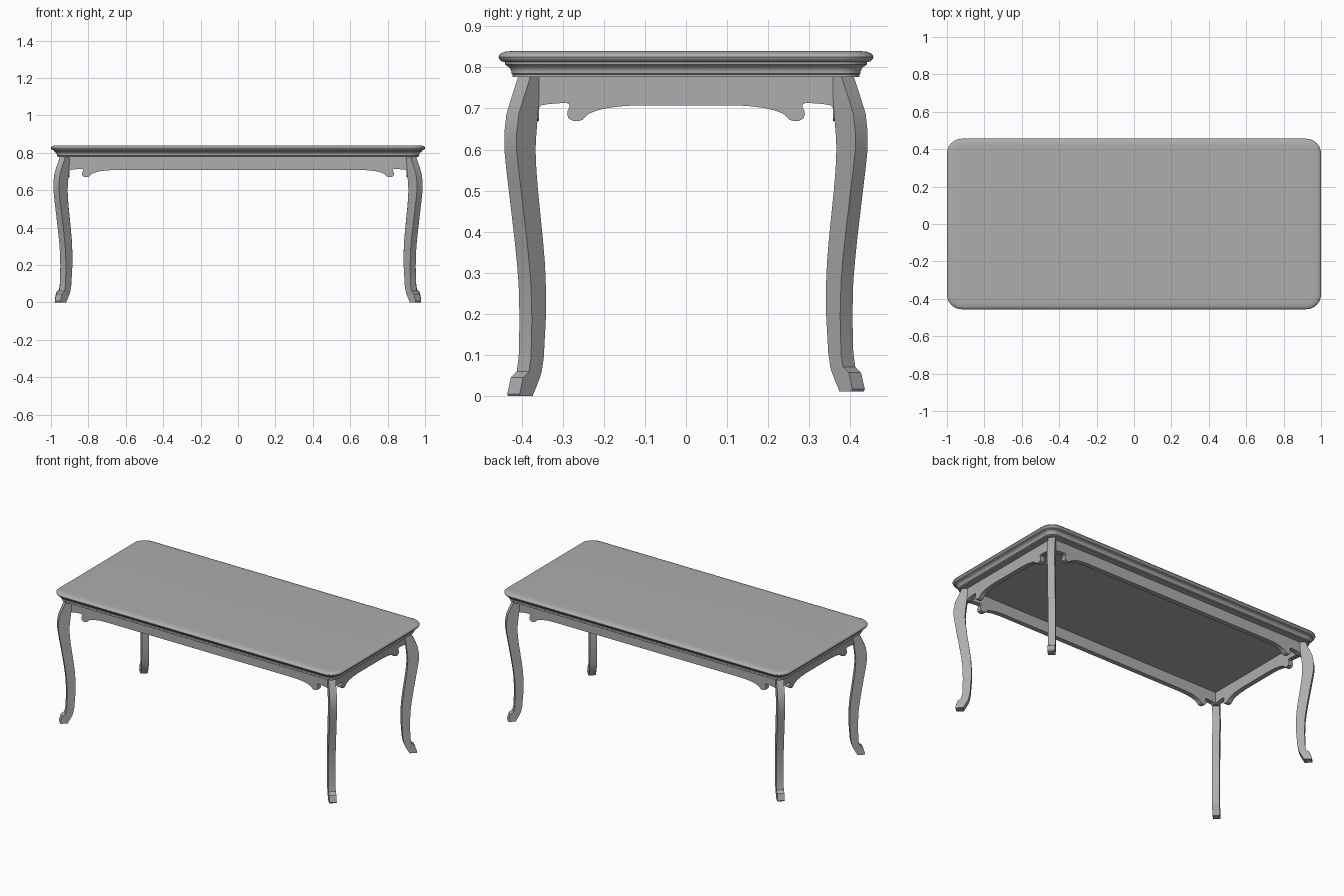
import bpy, bmesh, math

if "Cube" in bpy.data.objects:
    bpy.data.objects.remove(bpy.data.objects["Cube"])

grey = bpy.data.materials.new("plain grey")
grey.diffuse_color = (0.42, 0.42, 0.42, 1)
grey.use_nodes = True
grey.node_tree.nodes["Principled BSDF"].inputs["Base Color"].default_value = grey.diffuse_color


def finish(bm, name, angle=35):
    bmesh.ops.recalc_face_normals(bm, faces=bm.faces)
    mesh = bpy.data.meshes.new(name)
    bm.to_mesh(mesh)
    bm.free()
    obj = bpy.data.objects.new(name, mesh)
    bpy.context.collection.objects.link(obj)
    mesh.materials.append(grey)
    bpy.ops.object.select_all(action='DESELECT')
    bpy.context.view_layer.objects.active = obj
    obj.select_set(True)
    bpy.ops.object.shade_smooth_by_angle(angle=math.radians(angle))


def bridge(bm, loops):
    for a, b in zip(loops, loops[1:]):
        n = len(a)
        for i in range(n):
            j = (i + 1) % n
            bm.faces.new((a[i], a[j], b[j], b[i]))
    bm.faces.new(loops[0])
    bm.faces.new(loops[-1])


# Table top: rounded rectangle swept through a moulded edge profile (inset, z)
def rounded_loop(bm, inset, z, radius=0.08, steps=8):
    r = radius - inset
    cx, cy = 1.0 - radius, 0.456 - radius
    loop = []
    for k, (sx, sy) in enumerate([(1, 1), (-1, 1), (-1, -1), (1, -1)]):
        for i in range(steps + 1):
            a = math.pi / 2 * (k + i / steps)
            loop.append(bm.verts.new((sx * cx + r * math.cos(a),
                                      sy * cy + r * math.sin(a), z)))
    return loop


edge = [(0.06, 0.840), (0.03, 0.8395), (0.016, 0.838), (0.006, 0.834),
        (0.001, 0.829), (0.0, 0.825), (0.002, 0.820), (0.007, 0.815),
        (0.015, 0.813), (0.016, 0.807), (0.022, 0.803), (0.028, 0.798),
        (0.031, 0.791), (0.031, 0.785), (0.034, 0.783), (0.034, 0.777)]
bm = bmesh.new()
bridge(bm, [rounded_loop(bm, i, z) for i, z in edge])
finish(bm, "table_top")

# Curved legs: flat plates standing on the diagonal; rows are (z, outer y, inner y)
leg_rows = [(0.778, 0.408, 0.356), (0.735, 0.422, 0.357), (0.686, 0.437, 0.360),
            (0.640, 0.442, 0.364), (0.600, 0.442, 0.366), (0.550, 0.437, 0.364),
            (0.500, 0.431, 0.360), (0.440, 0.424, 0.354), (0.380, 0.417, 0.348),
            (0.320, 0.411, 0.343), (0.270, 0.407, 0.341), (0.187, 0.405, 0.341),
            (0.095, 0.407, 0.346), (0.060, 0.412, 0.351), (0.046, 0.426, 0.355),
            (0.018, 0.432, 0.366), (0.006, 0.435, 0.371), (0.0, 0.433, 0.373)]
HALF = 0.015      # half plate thickness along each axis
DX = 0.545        # legs sit further out along x


def leg(name, sx, sy, lift):
    bm = bmesh.new()
    loops = []
    for z, outer, inner in leg_rows:
        z = lift + z * (0.778 - lift) / 0.778
        o, i = outer - HALF, inner + HALF
        loops.append([bm.verts.new((sx * (c + DX + h), sy * (c - h), z))
                      for c, h in ((o, HALF), (o, -HALF), (i, -HALF), (i, HALF))])
    bridge(bm, loops)
    finish(bm, name, 30)


for sx, side in ((-1, "left"), (1, "right")):
    leg(f"front_leg_{side}", sx, -1, 0.0)
    leg(f"back_leg_{side}", sx, 1, 0.012)

# Aprons: scrolled lower edge as (distance from inner corner, z), extruded
scroll = [(-0.028, 0.703), (0.0, 0.703), (0.006, 0.708), (0.025, 0.711),
          (0.066, 0.714), (0.074, 0.709), (0.073, 0.702), (0.069, 0.695),
          (0.068, 0.685), (0.072, 0.675), (0.082, 0.670), (0.095, 0.669),
          (0.106, 0.673), (0.113, 0.680), (0.120, 0.687), (0.140, 0.695),
          (0.165, 0.701), (0.195, 0.705), (0.232, 0.7075)]


def apron(name, half, place):
    lower = [(d - half, z) for d, z in scroll]
    outline = lower + [(-u, z) for u, z in reversed(lower)]
    outline += [(half + 0.028, 0.78), (-half - 0.028, 0.78)]
    bm = bmesh.new()
    bridge(bm, [[bm.verts.new(place(u, w, z)) for u, z in outline]
                for w in (0.0, 0.03)])
    finish(bm, name)


IX, IY = 0.902, 0.357   # inner faces of the apron frame
for s, a, b in ((-1, "front", "left"), (1, "back", "right")):
    apron(f"{a}_apron", IX, lambda u, w, z: (u, s * (IY + w), z))
    apron(f"{b}_apron", IY, lambda u, w, z: (s * (IX + w), u, z))
